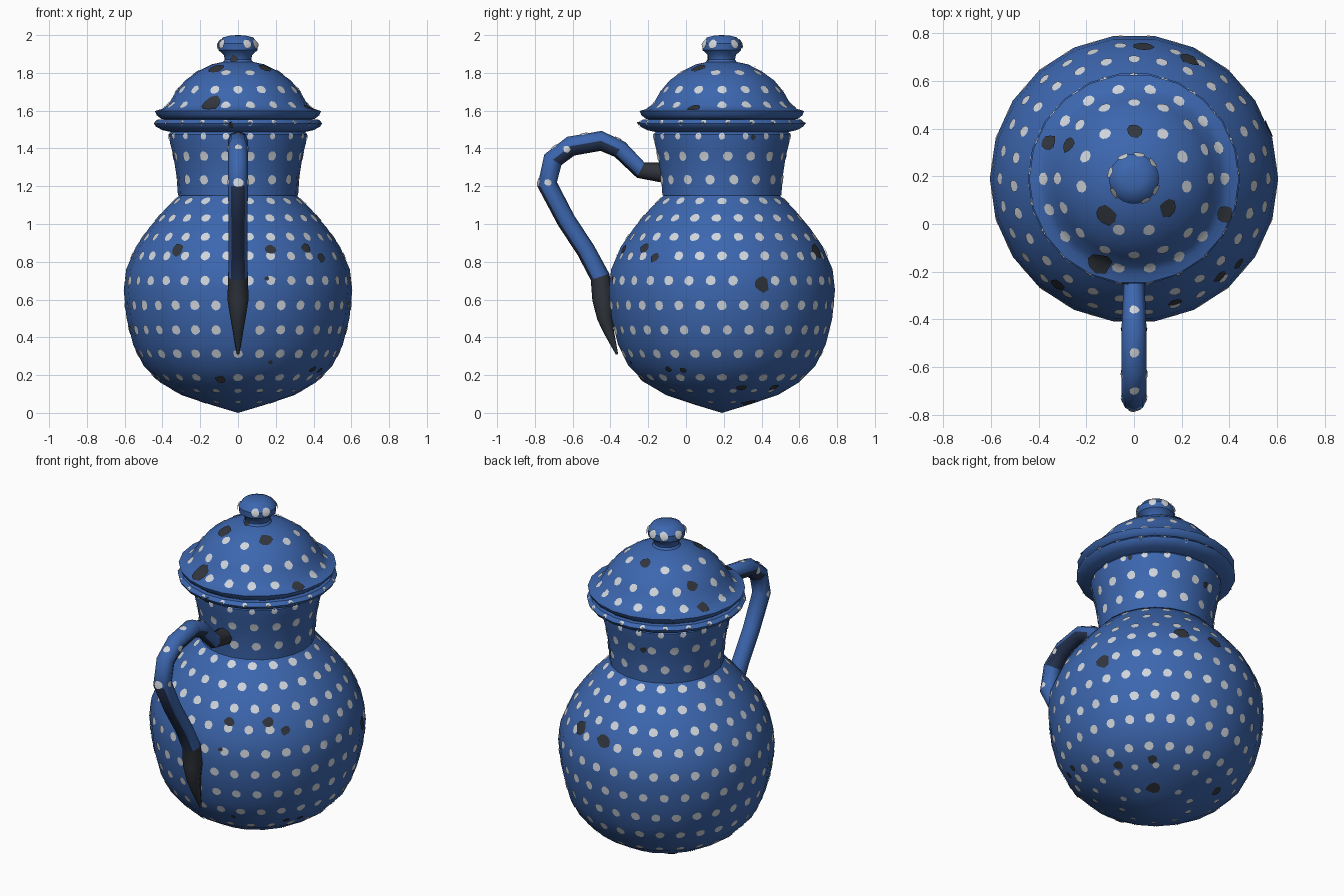
import bpy, bmesh, random
from math import sin, cos, pi, radians
from mathutils import Vector
from mathutils.bvhtree import BVHTree

cube = bpy.data.objects.get("Cube")
if cube:
    bpy.data.objects.remove(cube, do_unlink=True)

random.seed(4)
AXIS = Vector((0, 0.19, 0))
SIDES = 22


def material(name, rgb):
    m = bpy.data.materials.new(name)
    m.use_nodes = True
    m.diffuse_color = (*rgb, 1)
    bsdf = m.node_tree.nodes["Principled BSDF"]
    bsdf.inputs["Base Color"].default_value = (*rgb, 1)
    bsdf.inputs["Roughness"].default_value = 0.6
    return m


BLUE = material("blue enamel", (0.046, 0.135, 0.43))
WHITE = material("white dots", (0.63, 0.67, 0.72))
DARK = material("worn dark metal", (0.031, 0.037, 0.047))
NAVY = material("dark navy", (0.018, 0.032, 0.08))


def finish(bm, name, mats, angle=40):
    tree = BVHTree.FromBMesh(bm)
    me = bpy.data.meshes.new(name)
    bm.to_mesh(me)
    bm.free()
    for m in mats:
        me.materials.append(m)
    ob = bpy.data.objects.new(name, me)
    bpy.context.collection.objects.link(ob)
    bpy.ops.object.select_all(action='DESELECT')
    ob.select_set(True)
    bpy.context.view_layer.objects.active = ob
    bpy.ops.object.shade_smooth_by_angle(angle=radians(angle))
    return tree


def skin(bm, rings):
    """Join successive closed rings of vertices with quads."""
    for a, b in zip(rings, rings[1:]):
        for j in range(len(a)):
            k = (j + 1) % len(a)
            bm.faces.new((a[j], a[k], b[k], b[j]))


def lathe(name, profile):
    bm = bmesh.new()
    rings = []
    for r, z in profile:
        rings.append([bm.verts.new(AXIS + Vector((r * cos(2 * pi * j / SIDES),
                                                  r * sin(2 * pi * j / SIDES), z)))
                      for j in range(SIDES)])
    skin(bm, rings)
    bmesh.ops.remove_doubles(bm, verts=bm.verts, dist=1e-5)
    return finish(bm, name, [BLUE])


# Turned parts
body = lathe("body", [(0, 0), (.15, .045), (.3, .095), (.41, .16), (.5, .25), (.555, .36),
                      (.59, .5), (.605, .65), (.592, .76), (.54, .88), (.47, .98),
                      (.385, 1.08), (.3, 1.16)])
neck = lathe("neck", [(.29, 1.15), (.318, 1.15), (.325, 1.25), (.342, 1.36), (.36, 1.43),
                      (.366, 1.475), (.355, 1.487), (.4, 1.497), (.435, 1.515),
                      (.445, 1.533), (.425, 1.552), (.36, 1.556)])
lid = lathe("lid", [(.36, 1.55), (.405, 1.556), (.43, 1.575), (.44, 1.598), (.4, 1.61),
                    (.37, 1.63), (.33, 1.7), (.28, 1.76), (.21, 1.81), (.14, 1.845),
                    (.07, 1.86)])
knob = lathe("lid_knob", [(.085, 1.85), (.07, 1.87), (.075, 1.895), (.103, 1.92),
                          (.105, 1.955), (.08, 1.988), (.04, 1.998), (0, 2)])

# Handle: tube swept along a path of (y, z, radius)
path = [(-.10, 1.27, .055), (-.24, 1.285, .045), (-.35, 1.395, .048), (-.45, 1.44, .053),
        (-.61, 1.412, .053), (-.705, 1.34, .053), (-.735, 1.21, .053), (-.635, 1.02, .05),
        (-.53, .86, .05), (-.455, .72, .052), (-.44, .6, .056), (-.43, .5, .04),
        (-.405, .42, .026), (-.365, .31, .006)]
bm = bmesh.new()
rings = []
for i, (y, z, r) in enumerate(path):
    a, b = path[max(i - 1, 0)], path[min(i + 1, len(path) - 1)]
    t = Vector((0, b[0] - a[0], b[1] - a[1])).normalized()
    side = Vector((1, 0, 0))
    up = t.cross(side)
    rings.append([bm.verts.new(Vector((0, y, z)) + r * (side * cos(pi * j / 4) + up * sin(pi * j / 4)))
                  for j in range(8)])
skin(bm, rings)
bm.faces.new(rings[0])
bm.faces.new(rings[-1])
bmesh.ops.recalc_face_normals(bm, faces=bm.faces)
for f in bm.faces:
    c = f.calc_center_median()
    if (c.y > -.26 and c.z > 1) or c.z < .68:
        f.material_index = 1
    elif f.normal.z < -.3:
        f.material_index = 2
handle = finish(bm, "handle", [BLUE, DARK, NAVY], 50)

# Painted spots are thin discs draped on the surface; dots keep clear of patches
dots, patches = bmesh.new(), bmesh.new()
taken = []


def spot(bm, tree, origin, direction, radius, lift=.004, rough=.08):
    direction = Vector(direction)
    p, n, _, _ = tree.ray_cast(Vector(origin), direction)
    if p is None:
        return
    if bm is patches:
        taken.append((p, radius + .008))
    elif any((p - q).length < d for q, d in taken):
        return
    if n.dot(direction) > 0:
        n = -n
    u = n.orthogonal().normalized()
    v = n.cross(u)

    def drape(q):
        hit = tree.ray_cast(q + n * .08, -n, .16)[0]
        return bm.verts.new((hit or q) + n * lift)

    rim = []
    for k in range(9):
        r = radius * random.uniform(1 - rough, 1 + rough)
        rim.append(drape(p + r * (u * cos(2 * pi * k / 9) + v * sin(2 * pi * k / 9))))
    centre = drape(p)
    for k in range(9):
        bm.faces.new((centre, rim[k], rim[(k + 1) % 9]))


def radial_spot(bm, tree, angle, z, radius, **kw):
    out = Vector((cos(angle), sin(angle), 0))
    spot(bm, tree, AXIS + Vector((0, 0, z)) + out * 2, -out, radius, **kw)


def dot_row(tree, z, spacing, radius, phase):
    hit = tree.ray_cast(AXIS + Vector((2, 0, z)), Vector((-1, 0, 0)))[0]
    count = max(3, round(2 * pi * hit.x / spacing))
    for k in range(count):
        radial_spot(dots, tree, -pi / 2 + 2 * pi * (k + phase) / count, z, radius)


# Worn patches where the enamel has chipped
WEAR = dict(lift=.006, rough=.18)
for x, y, r in ((0, .39, .033), (-.12, .04, .045), (-.14, -.155, .052), (.14, .07, .038),
                (.38, .04, .035), (-.27, .33, .034), (-.355, .34, .034)):
    spot(patches, lid, (x, y, 3), (0, 0, -1), r, **WEAR)
for x, y in ((.04, .74), (.235, .685)):
    spot(patches, body, (x, y, 3), (0, 0, -1), .042, **WEAR)
for x, z, r in ((-.32, .86, .034), (.17, .865, .03), (.36, .87, .032), (.435, .82, .027),
                (-.09, .18, .028), (.43, .23, .02), (.17, .27, .012), (.15, .71, .012)):
    spot(patches, body, (x, -2, z), (0, 1, 0), r, **WEAR)
for y, z, r in ((.4, .68, .04), (-.09, .235, .02)):
    spot(patches, body, (2, y, z), (-1, 0, 0), r, **WEAR)
for deg, z, r in ((45, .06, .04), (47, .14, .026), (16, .14, .028), (130, .12, .03)):
    radial_spot(patches, body, radians(deg), z, r, **WEAR)
radial_spot(patches, neck, radians(103), 1.36, .02, **WEAR)
radial_spot(patches, neck, radians(27), 1.46, .014, **WEAR)
radial_spot(patches, neck, radians(-95), 1.526, .016, **WEAR)
spot(patches, knob, (-.02, -2, 1.868), (0, 1, 0), .02, **WEAR)

# Rows of white dots
for z in (.06, .12):
    dot_row(body, z, .117, .02, 0)
for z in (.19, .315, .44, .57):
    dot_row(body, z, .117, .026, 0)
for z in (.7, .83, .93, 1.03, 1.12):
    dot_row(body, z, .117, .026, .5)
for z in (1.235, 1.36):
    dot_row(neck, z, .128, .026, .5)
dot_row(neck, 1.465, .128, .018, .5)
dot_row(neck, 1.539, .13, .014, .5)
for z, phase in ((1.625, .5), (1.71, 0), (1.8, .5)):
    dot_row(lid, z, .13, .026, phase)
for deg in (-145, -62, -28, 40, 78, 117, 165):
    radial_spot(dots, knob, radians(deg), 1.953, .025, lift=.008)

# Dots on the handle
for sx in (-1, 1):
    for y, z in ((-.63, 1.395), (-.73, 1.22)):
        spot(dots, handle, (sx, y, z), (-sx, 0, 0), .018)
for y in (-.36, -.54, -.7):
    spot(dots, handle, (0, y, 3), (0, 0, -1), .02, lift=.006)
spot(dots, handle, (0, -2, 1.22), (0, 1, 0), .025, lift=.006)

finish(dots, "enamel_dots", [WHITE])
finish(patches, "worn_patches", [DARK])
